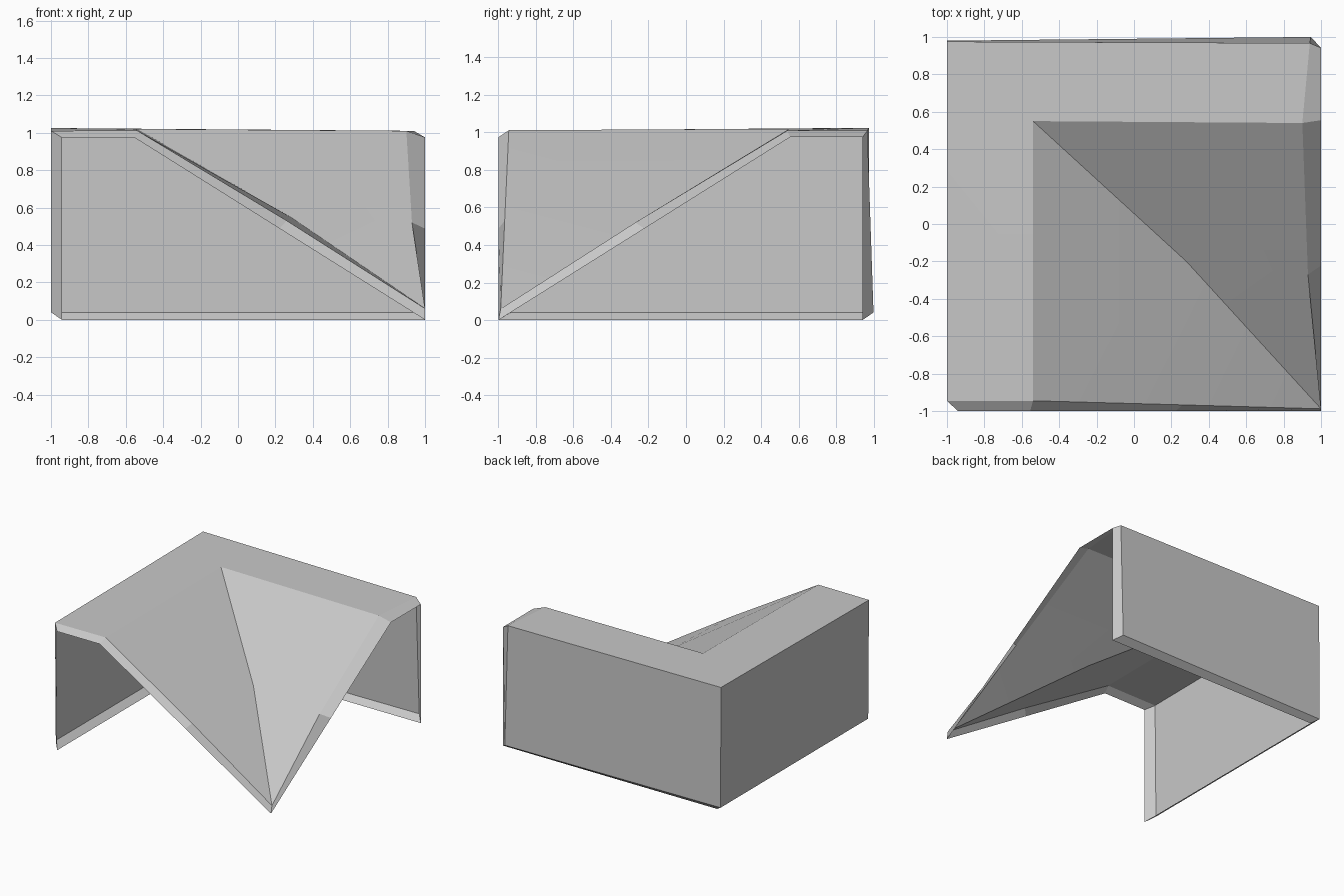
import bpy
import bmesh
import math
from mathutils import Vector

cube = bpy.data.objects.get("Cube")
if cube:
    bpy.data.objects.remove(cube, do_unlink=True)

# One plain grey for the whole shell
grey = bpy.data.materials.new("plain grey")
grey.use_nodes = True
colour = (0.58, 0.58, 0.58, 1)
grey.diffuse_color = colour
grey.node_tree.nodes["Principled BSDF"].inputs["Base Color"].default_value = colour

# Profiles run: wall foot, wall top, slope top, slope middle, toe
toe = (1, -0.988, 0.06)
front = [(-1, -0.935, 0.04), (-1, -0.945, 1.01), (-0.54, -0.945, 1.012),
         (0.26, -0.967, 0.53), toe]
corner = [(-1, 0.98, 0.04), (-1, 0.975, 1.025), (-0.54, 0.55, 1.02),
          (0.28, -0.2, 0.55), toe]
side = [(0.945, 1, 0.04), (0.94, 0.967, 1.01), (0.9, 0.54, 1.01),
        (0.93, -0.27, 0.52), toe]

# Folded lip along the open front, and its reflection along the open side
lip_toe = (1, -1, 0)
lip_bend = (-0.555, -1, 0.975)
lip_middle = tuple((Vector(lip_bend) + Vector(lip_toe)) / 2)
lip_front = [(-0.942, -1, 0), (-0.942, -1, 0.975), lip_bend, lip_middle, lip_toe]
lip_side = [(-y, -x, z) for x, y, z in lip_front]
lip_corner = (-0.942, 0.942, 0)

bm = bmesh.new()


def make_row(points):
    return [bm.verts.new(p) for p in points]


def bridge(a, b):
    """Fill the strip between two rows of points."""
    for i in range(len(a) - 1):
        bm.faces.new((a[i], a[i + 1], b[i + 1], b[i]))


# Thin skin: walls, flat top and sloping valley
front_row, corner_row, side_row = [make_row(p) for p in (front, corner, side)]
bridge(front_row, corner_row)
bridge(corner_row, side_row)

# Lips at both open ends
lip_front_row, lip_side_row = make_row(lip_front), make_row(lip_side)
bridge(lip_front_row, front_row)
bridge(side_row, lip_side_row)

# Lip along the feet of the walls
bridge([lip_front_row[0], bm.verts.new(lip_corner), lip_side_row[0]],
       [front_row[0], corner_row[0], side_row[0]])

# Join the shared toe points, then orient everything outwards
bmesh.ops.remove_doubles(bm, verts=bm.verts[:], dist=0.001)
bmesh.ops.recalc_face_normals(bm, faces=bm.faces[:])

mesh = bpy.data.meshes.new("corner_shell")
bm.to_mesh(mesh)
bm.free()
mesh.materials.append(grey)
shell = bpy.data.objects.new("corner_shell", mesh)
bpy.context.collection.objects.link(shell)
bpy.context.view_layer.objects.active = shell
shell.select_set(True)
bpy.ops.object.shade_smooth_by_angle(angle=math.radians(12))
